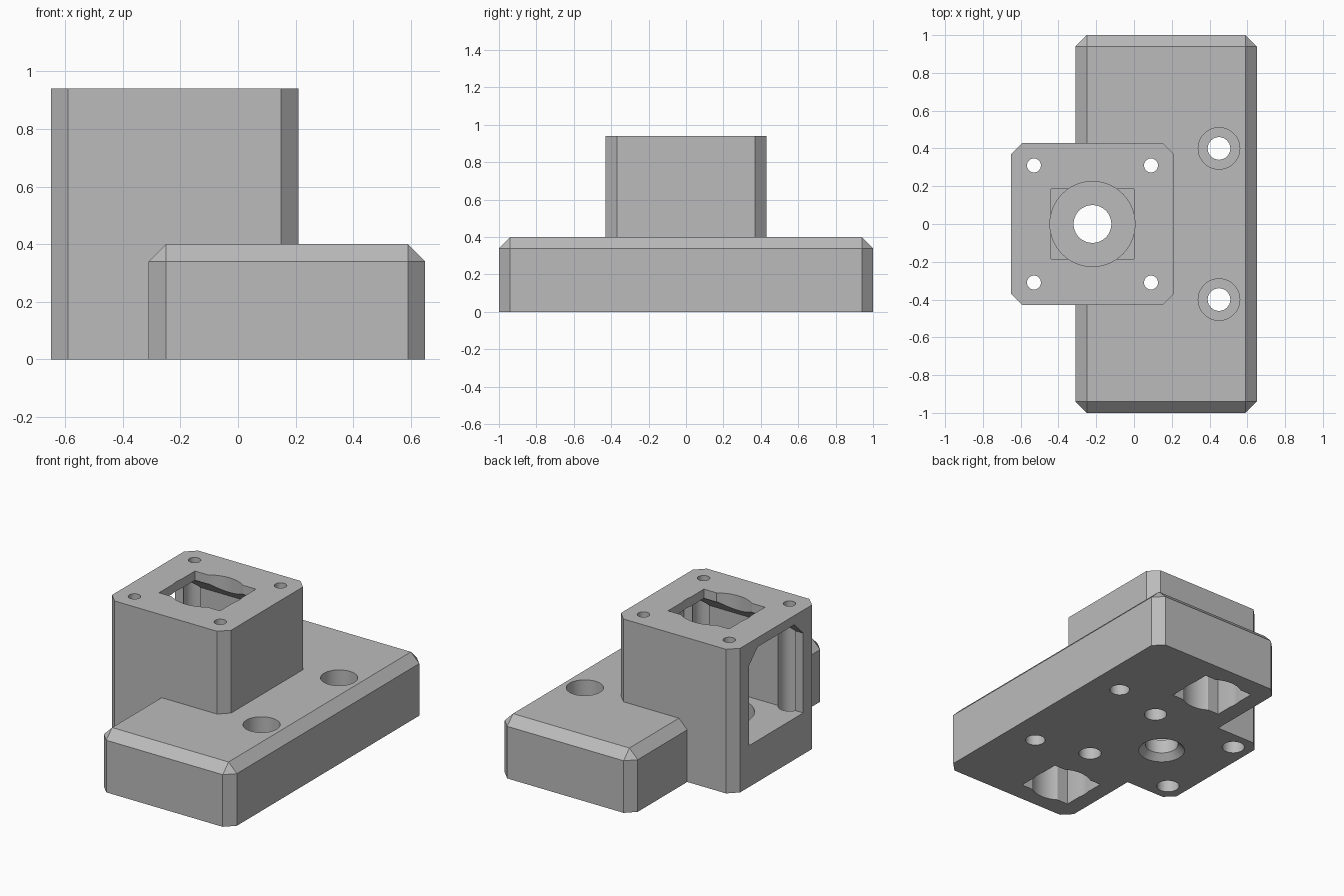
import bpy, bmesh, math

if "Cube" in bpy.data.objects:
    bpy.data.objects.remove(bpy.data.objects["Cube"], do_unlink=True)

grey = bpy.data.materials.new("plastic_grey")
grey.use_nodes = True
COLOUR = (0.5, 0.5, 0.5, 1)
grey.diffuse_color = COLOUR
grey.node_tree.nodes["Principled BSDF"].inputs["Base Color"].default_value = COLOUR


def add_object(name, bm):
    bmesh.ops.recalc_face_normals(bm, faces=bm.faces)
    mesh = bpy.data.meshes.new(name)
    bm.to_mesh(mesh)
    bm.free()
    mesh.materials.append(grey)
    obj = bpy.data.objects.new(name, mesh)
    bpy.context.collection.objects.link(obj)
    return obj


def box(name, x, y, z, chamfer=0, top=False):
    """Box from ranges, with chamfered upright (and top) edges."""
    bm = bmesh.new()
    bmesh.ops.create_cube(bm, size=1)
    for v in bm.verts:
        for i, (low, high) in enumerate((x, y, z)):
            v.co[i] = high if v.co[i] > 0 else low
    if chamfer:
        edges = [e for e in bm.edges
                 if abs(e.verts[0].co.z - e.verts[1].co.z) > 0.01
                 or (top and min(v.co.z for v in e.verts) > z[1] - 0.01)]
        bmesh.ops.bevel(bm, geom=edges, offset=chamfer, segments=1,
                        affect='EDGES', profile=0.5)
    return add_object(name, bm)


def cylinder(name, x, y, z, radius, top_radius=None, sides=48):
    bm = bmesh.new()
    bmesh.ops.create_cone(bm, cap_ends=True, segments=sides, radius1=radius,
                          radius2=radius if top_radius is None else top_radius,
                          depth=z[1] - z[0])
    bmesh.ops.translate(bm, verts=bm.verts, vec=(x, y, (z[0] + z[1]) / 2))
    return add_object(name, bm)


def combine(target, tool, operation='DIFFERENCE'):
    """Apply a boolean and discard its tool."""
    mod = target.modifiers.new("cut", 'BOOLEAN')
    mod.object, mod.operation, mod.solver = tool, operation, 'EXACT'
    bpy.context.view_layer.update()
    graph = bpy.context.evaluated_depsgraph_get()
    result = bpy.data.meshes.new_from_object(target.evaluated_get(graph))
    target.modifiers.clear()
    target.data = result
    bpy.data.objects.remove(tool, do_unlink=True)


# Solid body: chamfered base plate joined to the motor tower
BORE_X = -0.22
bracket = box("mounting_bracket", (-0.31, 0.65), (-1, 1), (0, 0.4), 0.06, True)
combine(bracket, box("tower", (-0.65, 0.21), (-0.43, 0.43), (0, 0.94), 0.06), 'UNION')

# Window running through the tower, with sloped upper corners
bm = bmesh.new()
half = [(0.28, 0.27), (0.28, 0.79), (0.19, 0.88)]
outline = half + [(-y, z) for y, z in reversed(half)]
face = bm.faces.new([bm.verts.new((-0.8, y, z)) for y, z in outline])
grown = bmesh.ops.extrude_face_region(bm, geom=[face])["geom"]
bmesh.ops.translate(bm, vec=(1.01, 0, 0),
                    verts=[v for v in grown if isinstance(v, bmesh.types.BMVert)])
combine(bracket, add_object("window_cutter", bm))

# Roof opening, bearing seat and shaft hole with a flared mouth
combine(bracket, box("roof_cutter", (BORE_X - 0.22, BORE_X + 0.22),
                     (-0.185, 0.185), (0.8, 1)))
combine(bracket, cylinder("seat_cutter", BORE_X, 0, (0.13, 1), 0.225, sides=64))
combine(bracket, cylinder("shaft_cutter", BORE_X, 0, (-0.1, 0.3), 0.1))
combine(bracket, cylinder("flare_cutter", BORE_X, 0, (-0.01, 0.04), 0.15, 0.1))

# Tower screw holes: narrow through the roof, wide from below
for dx in (-0.31, 0.31):
    for y in (-0.31, 0.31):
        combine(bracket, cylinder("screw_cutter", BORE_X + dx, y, (0.7, 1), 0.037, sides=32))
        combine(bracket, cylinder("head_cutter", BORE_X + dx, y, (-0.1, 0.84), 0.068, sides=32))

for side in (-1, 1):
    # Counterbored mounting holes
    combine(bracket, cylinder("mount_cutter", 0.45, side * 0.4, (-0.1, 0.5), 0.06, sides=32))
    combine(bracket, cylinder("counterbore_cutter", 0.45, side * 0.4, (0.2, 0.5), 0.11))
    # Blind pockets under the base
    y = side * 0.715
    combine(bracket, box("pocket_cutter", (-0.2, 0.16), (y - 0.155, y + 0.155), (-0.1, 0.3)))
    combine(bracket, cylinder("pocket_round_cutter", -0.02, y, (-0.1, 0.3), 0.185))

bracket.data.materials.clear()
bracket.data.materials.append(grey)
for p in bracket.data.polygons:
    p.material_index = 0

# Smooth round walls, crisp edges
bpy.ops.object.select_all(action='DESELECT')
bracket.select_set(True)
bpy.context.view_layer.objects.active = bracket
bpy.ops.object.shade_smooth_by_angle(angle=math.radians(25))
